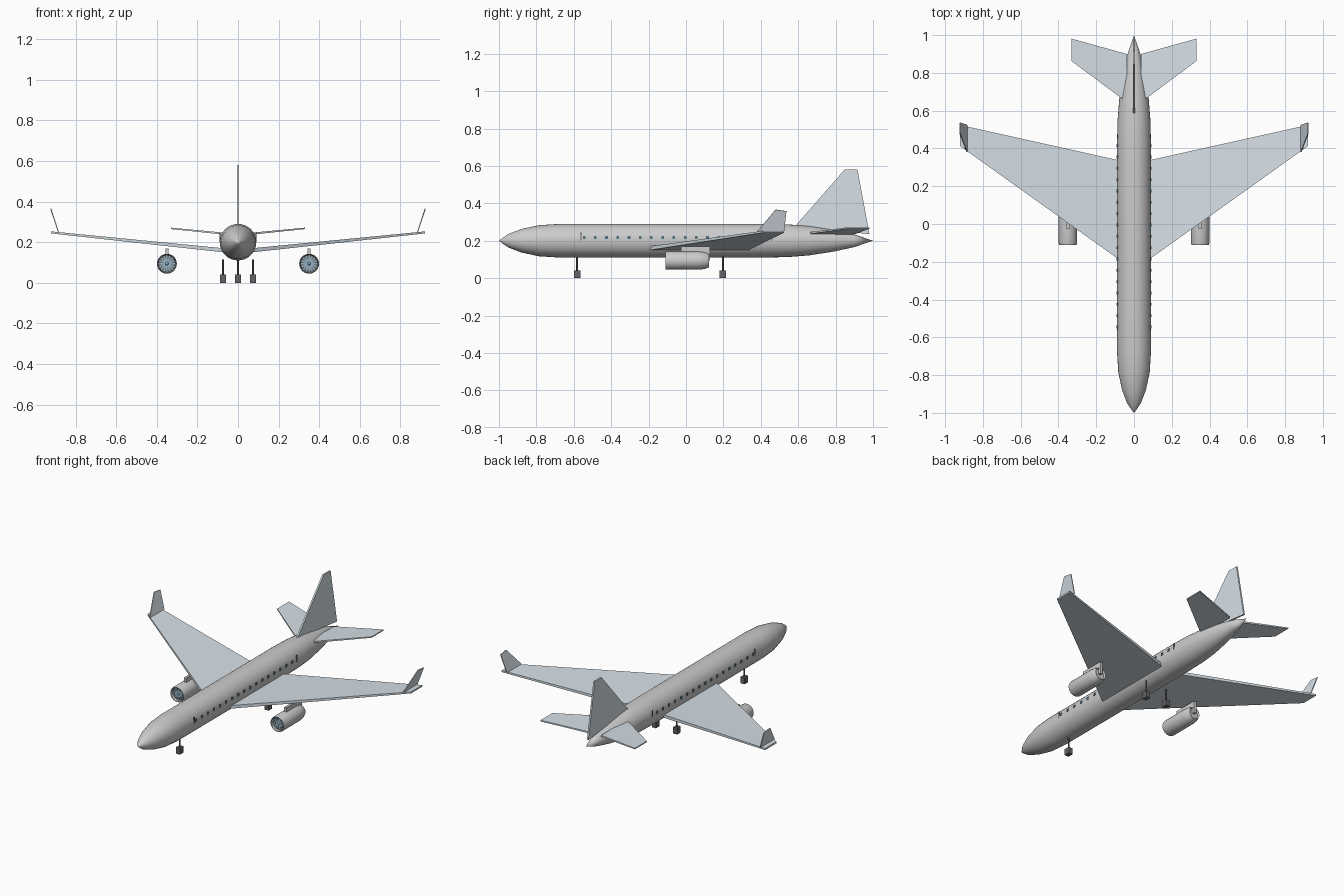
import bpy, bmesh, math
from mathutils import Vector, Matrix

if "Cube" in bpy.data.objects:
    bpy.data.objects.remove(bpy.data.objects["Cube"])


def material(name, rgb):
    m = bpy.data.materials.new(name)
    m.diffuse_color = (*rgb, 1)
    m.use_nodes = True
    m.node_tree.nodes["Principled BSDF"].inputs["Base Color"].default_value = m.diffuse_color
    return m


PANEL = material("panel", (0.68, 0.75, 0.80))
GLASS = material("glass", (0.08, 0.17, 0.23))
FAN = material("fan", (0.30, 0.45, 0.54))
DARK = material("dark", (0.13, 0.13, 0.14))


def finish(name, bm, mat=None, smooth=False):
    bmesh.ops.recalc_face_normals(bm, faces=bm.faces)
    me = bpy.data.meshes.new(name)
    bm.to_mesh(me)
    bm.free()
    ob = bpy.data.objects.new(name, me)
    bpy.context.collection.objects.link(ob)
    if mat:
        me.materials.append(mat)
    if smooth:
        bpy.ops.object.select_all(action='DESELECT')
        ob.select_set(True)
        bpy.context.view_layer.objects.active = ob
        bpy.ops.object.shade_smooth_by_angle(angle=math.radians(35))
    return ob


def lathe(name, profile, x, z, segments, mat=None):
    """Revolve (y, radius) points around an axis parallel to y."""
    bm = bmesh.new()
    vs = [bm.verts.new((x + r, y, z)) for y, r in profile]
    es = [bm.edges.new(p) for p in zip(vs, vs[1:])]
    bmesh.ops.spin(bm, geom=vs + es, cent=(x, 0, z), axis=(0, 1, 0),
                   angle=math.tau, steps=segments)
    bmesh.ops.remove_doubles(bm, verts=bm.verts, dist=1e-5)
    return finish(name, bm, mat, True)


def plate(name, corners, thick, normal, mat):
    """Flat panel; thick holds one thickness per corner."""
    n = Vector(normal).normalized()
    bm = bmesh.new()
    lo = [bm.verts.new(Vector(c) - n * t / 2) for c, t in zip(corners, thick)]
    hi = [bm.verts.new(Vector(c) + n * t / 2) for c, t in zip(corners, thick)]
    bm.faces.new(lo)
    bm.faces.new(hi)
    for i in range(len(lo)):
        j = (i + 1) % len(lo)
        bm.faces.new((lo[i], lo[j], hi[j], hi[i]))
    return finish(name, bm, mat)


def add_box(bm, centre, size, turn=Matrix()):
    bmesh.ops.create_cube(bm, size=1, matrix=Matrix.Translation(centre) @ turn
                          @ Matrix.Diagonal((*size, 1)))


def box(name, centre, size, mat=None):
    bm = bmesh.new()
    add_box(bm, centre, size)
    return finish(name, bm, mat)


def rod(name, x, y, z0, z1, r, mat):
    bm = bmesh.new()
    bmesh.ops.create_cone(bm, cap_ends=True, segments=10, radius1=r, radius2=r,
                          depth=z1 - z0,
                          matrix=Matrix.Translation((x, y, (z0 + z1) / 2)))
    return finish(name, bm, mat, True)


def landing_gear(name, x, y):
    rod(name + "_strut", x, y, 0.03, 0.115, 0.005, DARK)
    box(name + "_wheel", (x, y, 0.02), (0.028, 0.036, 0.04), DARK)


# Fuselage
lathe("fuselage", [(-1, 0), (-0.985, 0.012), (-0.95, 0.036), (-0.88, 0.063), (-0.786, 0.083),
                   (-0.675, 0.09), (0.42, 0.09), (0.55, 0.087), (0.66, 0.078),
                   (0.79, 0.058), (0.9, 0.034), (1, 0)], 0, 0.2, 32)

# Tail fin
plate("tail_fin", [(0, 0.585, 0.28), (0, 0.848, 0.58), (0, 0.917, 0.58), (0, 0.981, 0.235)],
      [0.01] * 4, (1, 0, 0), PANEL)

landing_gear("nose_gear", 0, -0.582)

for side, s in (("left", -1), ("right", 1)):
    # Wing and winglet
    plate(side + "_wing", [(s * 0.07, -0.195, 0.16), (s * 0.92, 0.412, 0.248),
                           (s * 0.92, 0.524, 0.248), (s * 0.07, 0.335, 0.16)],
          [0.02, 0.01, 0.01, 0.02], (0, 0, 1), PANEL)
    plate(side + "_winglet", [(s * 0.884, 0.38, 0.249), (s * 0.922, 0.479, 0.366),
                              (s * 0.92, 0.537, 0.358), (s * 0.884, 0.525, 0.249)],
          [0.005] * 4, (1, 0, -s * 0.0 - 0.3 * s), PANEL)
    # Tailplane
    plate(side + "_tailplane", [(s * 0.038, 0.645, 0.239), (s * 0.33, 0.862, 0.268),
                                (s * 0.33, 0.981, 0.268), (s * 0.038, 0.9, 0.239)],
          [0.01, 0.007, 0.007, 0.01], (0, 0, 1), PANEL)

    # Engine nacelle with open intake
    ex, ez = s * 0.35, 0.094
    lathe(side + "_nacelle", [(-0.085, 0), (-0.085, 0.042), (-0.107, 0.043), (-0.11, 0.046),
                              (-0.1, 0.049), (0.07, 0.049), (0.1, 0.045), (0.122, 0.036),
                              (0.11, 0.032), (0.11, 0)], ex, ez, 24)
    box(side + "_pylon", (ex, 0.05, 0.132), (0.016, 0.155, 0.076))
    # Fan: disc, radial blades and spinner
    lathe(side + "_fan_disc", [(-0.087, 0), (-0.087, 0.042), (-0.085, 0.042)], ex, ez, 24, DARK)
    bm = bmesh.new()
    for i in range(16):
        turn = Matrix.Rotation(math.tau * i / 16, 4, 'Y')
        add_box(bm, Vector((ex, -0.091, ez)) + turn @ Vector((0.025, 0, 0)),
                (0.034, 0.004, 0.007), turn)
    finish(side + "_fan_blades", bm, FAN)
    lathe(side + "_spinner", [(-0.105, 0), (-0.1, 0.005), (-0.088, 0.01)], ex, ez, 16, FAN)

    # Main gear
    landing_gear(side + "_main_gear", s * 0.074, 0.197)

    # Cabin windows and doors
    bm = bmesh.new()
    for i in range(17):
        add_box(bm, (s * 0.0885, -0.545 + 0.06 * i, 0.217), (0.006, 0.014, 0.016))
    finish(side + "_windows", bm, GLASS)
    for end, y in (("front", -0.562), ("rear", 0.46)):
        box(f"{side}_{end}_door_seam", (s * 0.088, y, 0.223), (0.006, 0.004, 0.042), DARK)
